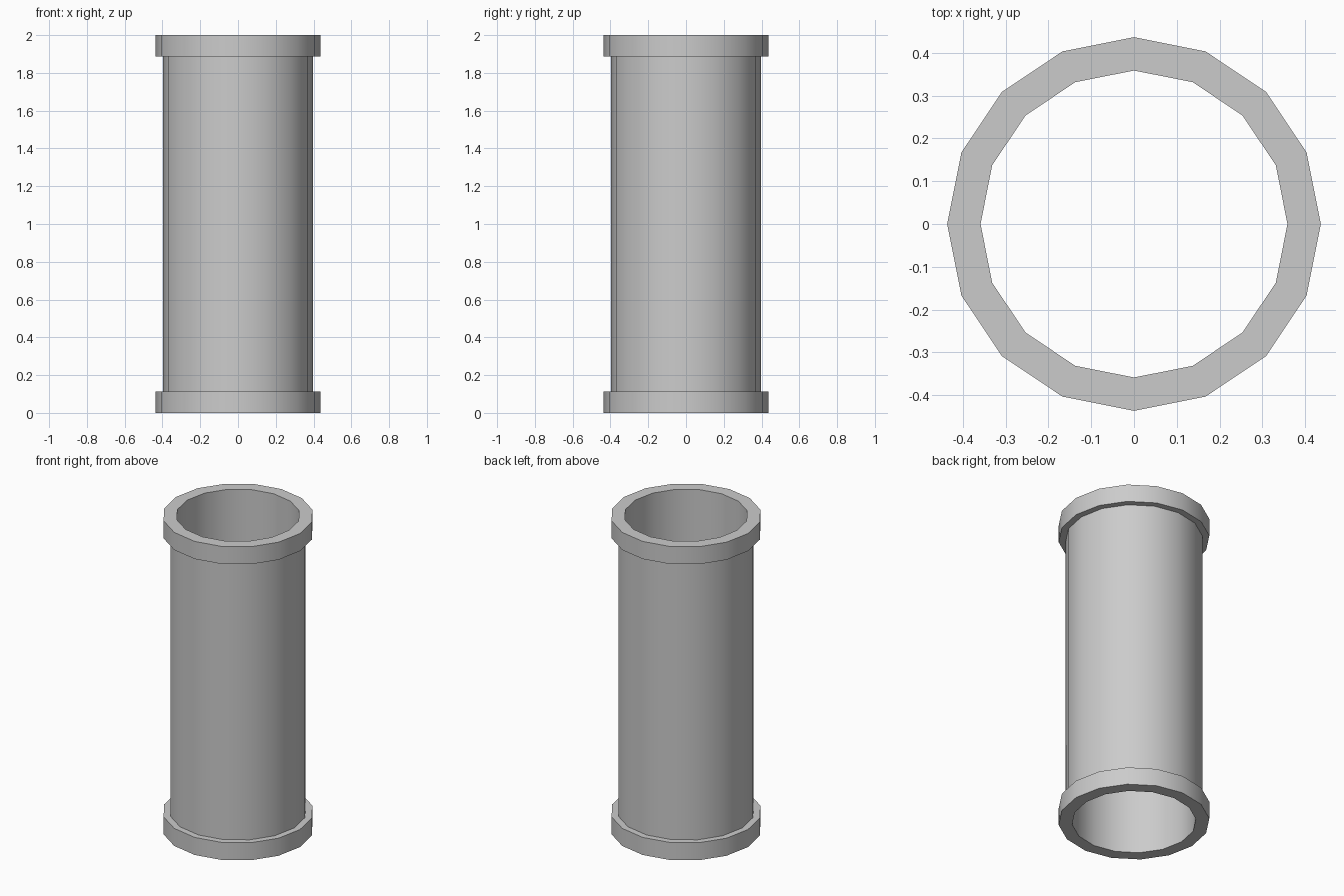
import bpy, bmesh, math

if "Cube" in bpy.data.objects:
    bpy.data.objects.remove(bpy.data.objects["Cube"])

SIDES = 16
BORE, BODY, COLLAR = 0.359, 0.397, 0.437   # radii
HEIGHT, BAND = 2.0, 0.112

# Closed cross-section (radius, height): straight bore, body, collar at each end
profile = [(BORE, 0), (COLLAR, 0), (COLLAR, BAND), (BODY, BAND),
           (BODY, HEIGHT - BAND), (COLLAR, HEIGHT - BAND),
           (COLLAR, HEIGHT), (BORE, HEIGHT)]

# Revolve the section around z
bm = bmesh.new()
rings = []
for i in range(SIDES):
    a = 2 * math.pi * i / SIDES
    rings.append([bm.verts.new((r * math.cos(a), r * math.sin(a), z)) for r, z in profile])
n = len(profile)
for i in range(SIDES):
    r0, r1 = rings[i], rings[(i + 1) % SIDES]
    for j in range(n):
        k = (j + 1) % n
        bm.faces.new((r0[j], r1[j], r1[k], r0[k]))
bmesh.ops.recalc_face_normals(bm, faces=bm.faces[:])

mesh = bpy.data.meshes.new("flanged_pipe")
bm.to_mesh(mesh)
bm.free()
pipe = bpy.data.objects.new("flanged_pipe", mesh)
bpy.context.collection.objects.link(pipe)

# Smooth walls, sharp rims
bpy.context.view_layer.objects.active = pipe
pipe.select_set(True)
bpy.ops.object.shade_smooth_by_angle(angle=math.radians(30))
